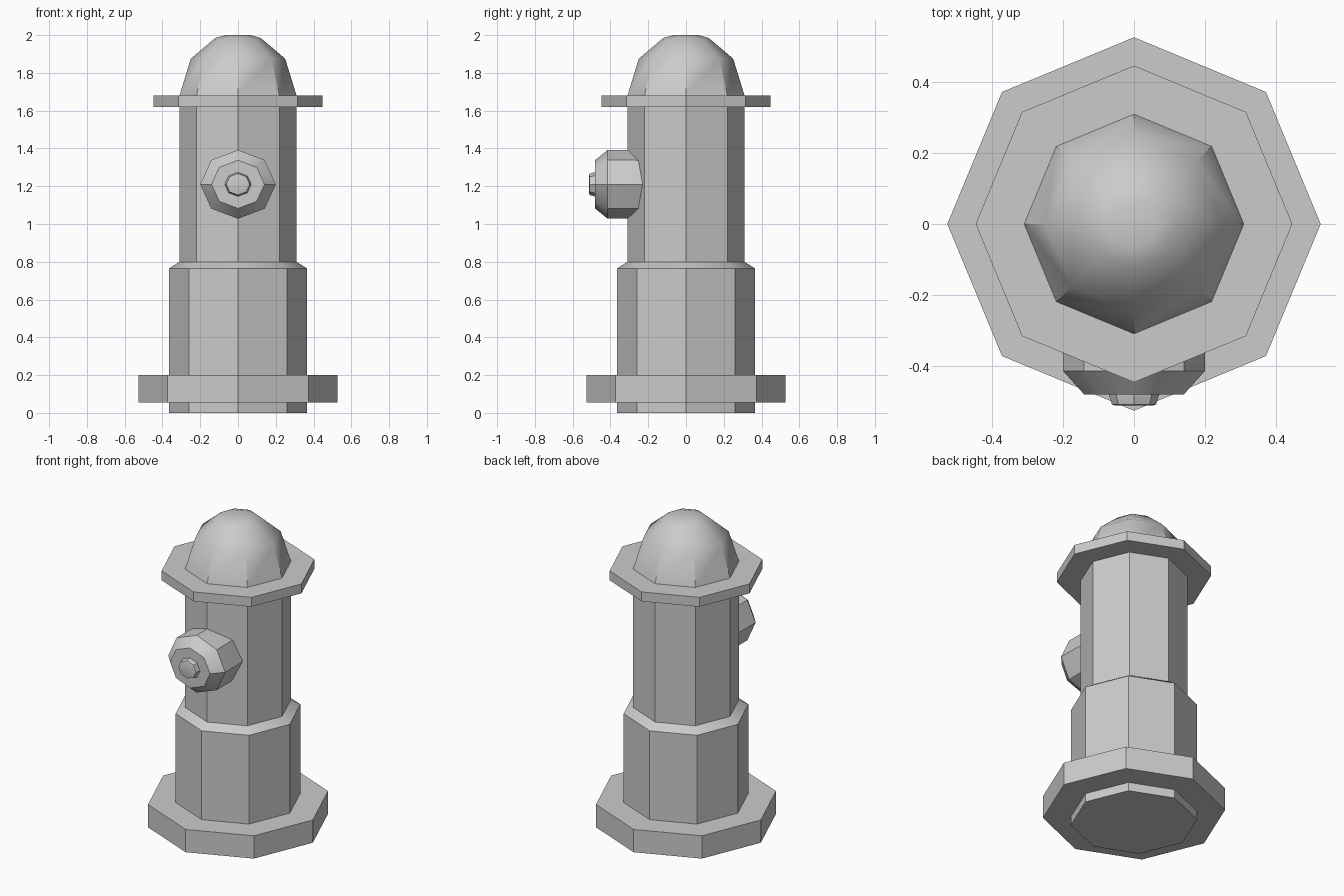
import bpy, bmesh
from math import sin, cos, pi, radians
from mathutils import Matrix

if "Cube" in bpy.data.objects:
    bpy.data.objects.remove(bpy.data.objects["Cube"])

SIDES = 8


def lathe(name, profile, matrix=None, sides=SIDES):
    """Revolve (radius, height) points about z, close both ends, then transform."""
    bm = bmesh.new()
    rings = [[bm.verts.new((r * cos(2 * pi * i / sides), r * sin(2 * pi * i / sides), z))
              for i in range(sides)] for r, z in profile]
    for low, high in zip(rings, rings[1:]):
        for i in range(sides):
            j = (i + 1) % sides
            bm.faces.new((low[i], low[j], high[j], high[i]))
    bm.faces.new(rings[0][::-1])
    bm.faces.new(rings[-1])
    if matrix:
        bm.transform(matrix)
    bmesh.ops.recalc_face_normals(bm, faces=bm.faces[:])
    mesh = bpy.data.meshes.new(name)
    bm.to_mesh(mesh)
    bm.free()
    obj = bpy.data.objects.new(name, mesh)
    bpy.context.collection.objects.link(obj)
    bpy.ops.object.select_all(action='DESELECT')
    obj.select_set(True)
    bpy.context.view_layer.objects.active = obj
    bpy.ops.object.shade_smooth_by_angle(angle=radians(35))
    return obj


# Barrel with its foot flange and the stepped shoulder
lathe("barrel", [(0.365, 0), (0.365, 0.055), (0.527, 0.055), (0.527, 0.20), (0.365, 0.20),
                 (0.365, 0.765), (0.31, 0.80), (0.31, 1.62)])

# Bonnet: wide brim and domed top
lathe("bonnet", [(0.31, 1.62), (0.447, 1.62), (0.447, 1.68), (0.31, 1.68),
                 (0.25, 1.875), (0.12, 1.985), (0.065, 2.0)])

# Front outlet, slightly flattened in height, axis pointing to -y
outward = (Matrix.Translation((0, 0, 1.21)) @ Matrix.Diagonal((1, 1, 0.91, 1))
           @ Matrix.Rotation(radians(90), 4, 'X'))
lathe("outlet", [(0.19, 0.20), (0.20, 0.28), (0.20, 0.415), (0.14, 0.482)], outward)

# Operating nut on the outlet cap
lathe("outlet_nut", [(0.07, 0.47), (0.07, 0.485), (0.062, 0.51), (0.05, 0.513)], outward)
